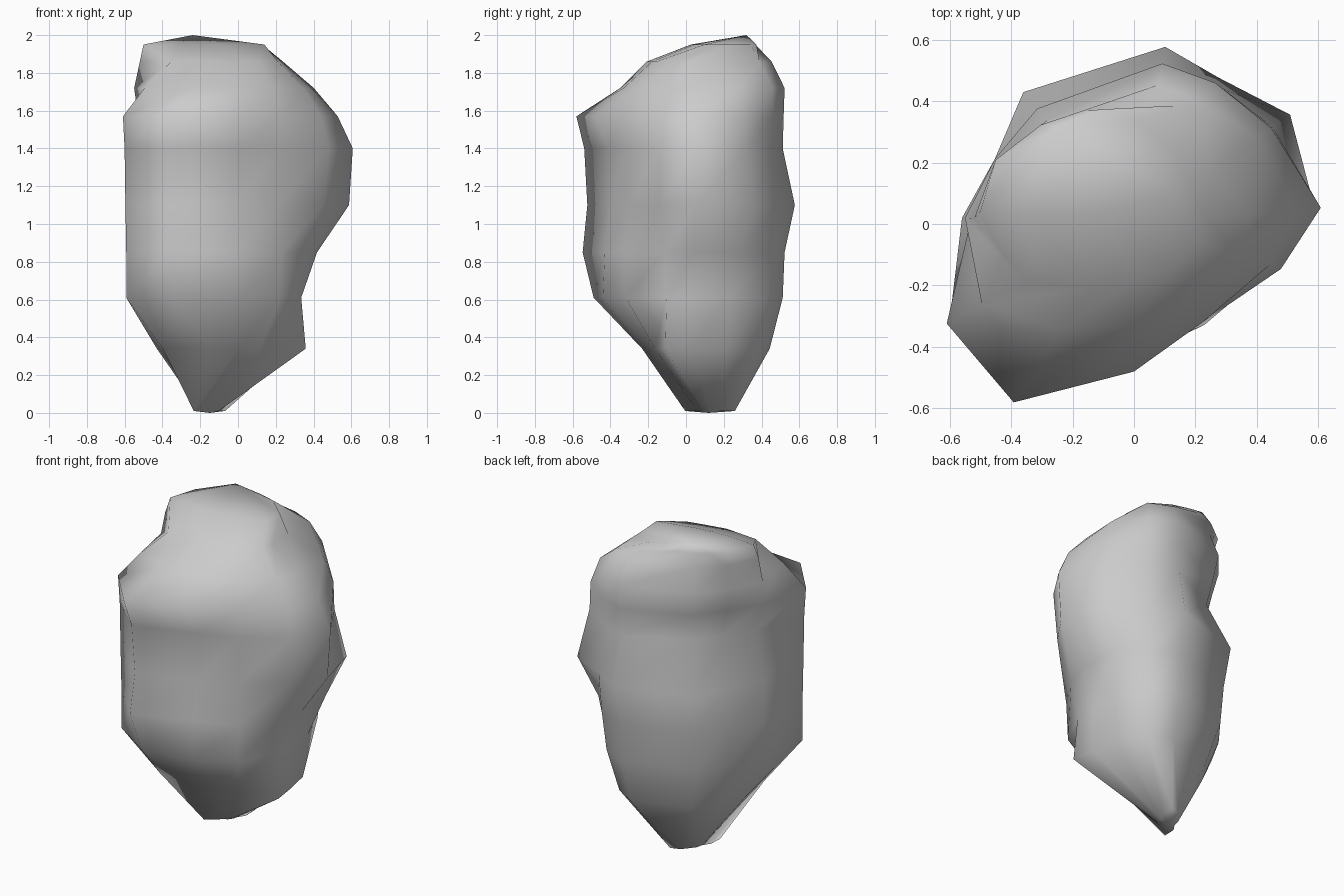
import bpy
import bmesh
from math import cos, sin, radians
from mathutils import Vector

default_cube = bpy.data.objects.get("Cube")
if default_cube:
    bpy.data.objects.remove(default_cube, do_unlink=True)

# Directions of the main ridges and hollows around the boulder
ANGLES = [5, 35, 60, 80, 130, 155, 178, 208, 236, 270, 305, 343]

# Cross-sections from bottom to top: height, centre, radius in each direction
SECTIONS = [
    (.01, (-.15, .12), [.05, .1, .16, .12, .06, .05, .05, .09, .15, .06, .05, .05]),
    (.34, (0, 0), [.34, .37, .42, .45, .41, .4, .43, .45, .28, .18, .2, .375]),
    (.61, (0, 0), [.33, .4, .5, .52, .5, .5, .56, .67, .59, .44, .39, .35]),
    (.85, (0, 0), [.42, .5, .53, .53, .52, .5, .56, .67, .66, .43, .4, .39]),
    (1.1, (0, 0), [.59, .62, .55, .585, .56, .5, .56, .675, .63, .4, .37, .475]),
    (1.4, (0, 0), [.61, .55, .52, .52, .42, .42, .5, .68, .65, .41, .39, .5]),
    (1.57, (0, 0), [.53, .545, .53, .525, .46, .46, .53, .69, .7, .48, .39, .46]),
    (1.72, (0, 0), [.39, .49, .53, .53, .49, .5, .55, .56, .42, .33, .32, .36]),
    (1.86, (0, 0), [.23, .29, .45, .46, .44, .47, .52, .4, .25, .18, .19, .22]),
    (1.95, (-.2, .2), [.33, .25, .2, .17, .16, .18, .25, .34, .21, .17, .19, .355]),
]
PEAK = Vector((-.24, .32, 2))
FOOT = Vector((-.15, .12, 0))


def add_ring(bm, height, centre, radii):
    """One closed cross-section of the boulder."""
    ring = []
    for angle, radius in zip(ANGLES, radii):
        a = radians(angle)
        ring.append(bm.verts.new((centre[0] + radius * cos(a),
                                  centre[1] + radius * sin(a), height)))
    return ring


def bridge(bm, lower, upper):
    """Band of quads between two neighbouring cross-sections."""
    count = len(lower)
    for i in range(count):
        j = (i + 1) % count
        bm.faces.new((lower[i], lower[j], upper[j], upper[i]))


def close_with_point(bm, ring, point):
    """Fan of triangles from a ring to a single tip."""
    tip = bm.verts.new(point)
    for i, vert in enumerate(ring):
        bm.faces.new((vert, ring[(i + 1) % len(ring)], tip))


# Boulder body
bm = bmesh.new()
rings = [add_ring(bm, *section) for section in SECTIONS]
for lower, upper in zip(rings, rings[1:]):
    bridge(bm, lower, upper)
close_with_point(bm, rings[-1], PEAK)
close_with_point(bm, rings[0], FOOT)
bmesh.ops.recalc_face_normals(bm, faces=bm.faces[:])
for face in bm.faces:
    face.smooth = True

mesh = bpy.data.meshes.new("boulder")
bm.to_mesh(mesh)
bm.free()
boulder = bpy.data.objects.new("boulder", mesh)
bpy.context.collection.objects.link(boulder)

# Plain grey stone
stone = bpy.data.materials.new("grey_stone")
stone.use_nodes = True
grey = (.6, .6, .6, 1)
stone.diffuse_color = grey
stone.node_tree.nodes["Principled BSDF"].inputs["Base Color"].default_value = grey
mesh.materials.append(stone)
